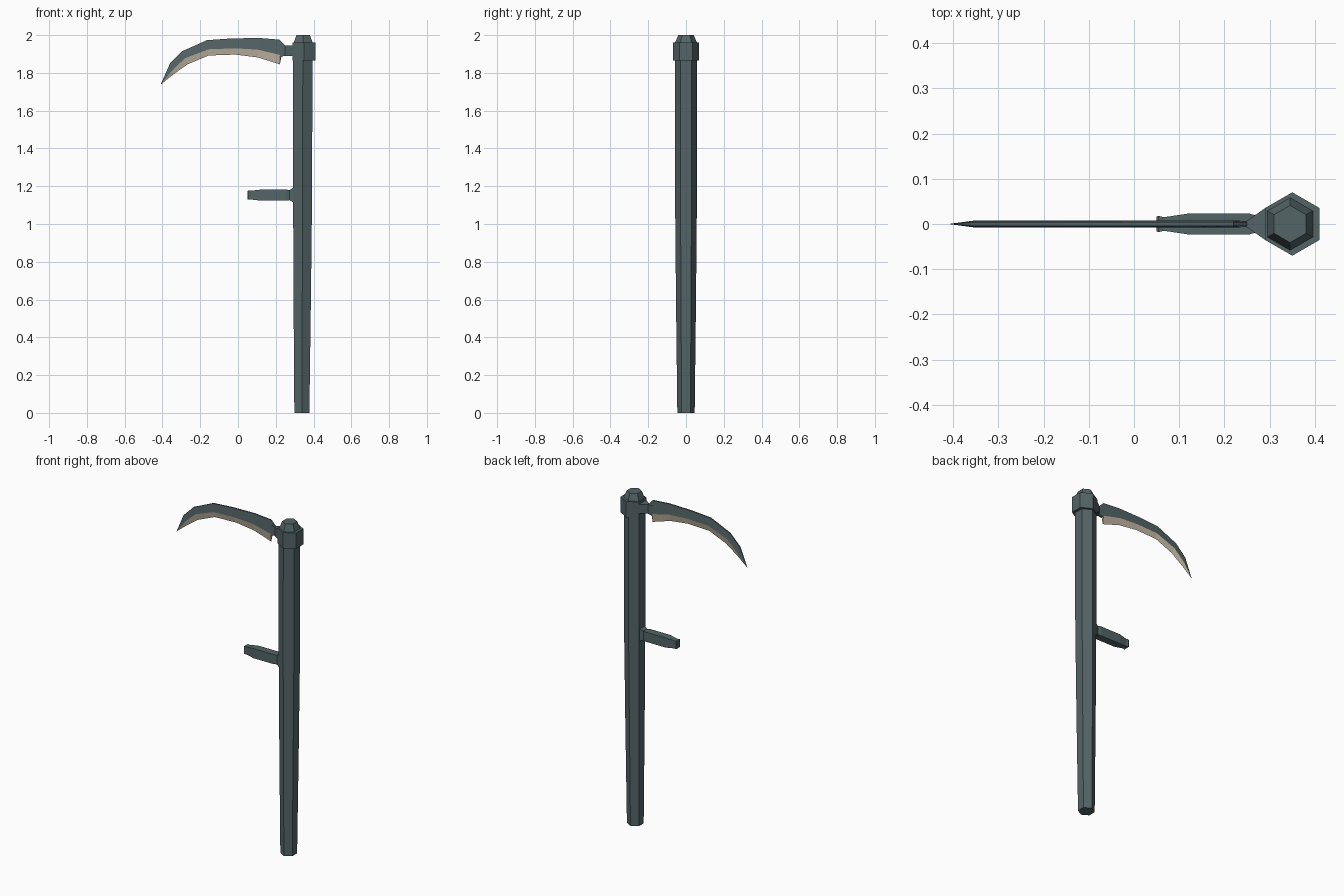
import bpy, bmesh, math

if "Cube" in bpy.data.objects:
    bpy.data.objects.remove(bpy.data.objects["Cube"])


def material(name, color):
    m = bpy.data.materials.new(name)
    m.use_nodes = True
    m.diffuse_color = (*color, 1)
    m.node_tree.nodes["Principled BSDF"].inputs["Base Color"].default_value = (*color, 1)
    return m


slate = material("dark slate", (0.088, 0.128, 0.135))
bone = material("pale edge", (0.56, 0.49, 0.38))


def loft(name, rings, mats=(slate,), face_mat=lambda i: 0):
    """Skin a list of equal-length rings and cap both ends."""
    bm = bmesh.new()
    loops = [[bm.verts.new(p) for p in ring] for ring in rings]
    n = len(loops[0])
    for a, b in zip(loops, loops[1:]):
        for i in range(n):
            j = (i + 1) % n
            bm.faces.new((a[i], a[j], b[j], b[i])).material_index = face_mat(i)
    bm.faces.new(loops[0])
    bm.faces.new(loops[-1])
    bmesh.ops.remove_doubles(bm, verts=bm.verts, dist=0.0002)
    bmesh.ops.recalc_face_normals(bm, faces=bm.faces)
    mesh = bpy.data.meshes.new(name)
    bm.to_mesh(mesh)
    bm.free()
    for m in mats:
        mesh.materials.append(m)
    ob = bpy.data.objects.new(name, mesh)
    bpy.context.collection.objects.link(ob)
    return ob


def hexagon(cx, z, r):
    angles = [math.radians(30 + 60 * i) for i in range(6)]
    return [(cx + r * math.cos(a), r * math.sin(a), z) for a in angles]


def box_ring(x, half_y, z0, z1):
    return [(x, -half_y, z0), (x, half_y, z0), (x, half_y, z1), (x, -half_y, z1)]


# Tapered six-sided pole
loft("shaft", [hexagon(0.338, 0, 0.046), hexagon(0.34, 0.6, 0.053),
               hexagon(0.342, 1.15, 0.058), hexagon(0.343, 1.88, 0.059)])

# Collar with its bevelled cap
loft("collar", [hexagon(0.35, 1.865, 0.07), hexagon(0.35, 1.96, 0.07),
                hexagon(0.345, 1.96, 0.058), hexagon(0.345, 2.0, 0.041)])

# Tapered neck joining the collar to the blade
loft("blade_neck", [box_ring(0.30, 0.036, 1.87, 1.95), box_ring(0.288, 0.034, 1.89, 1.945),
                    box_ring(0.25, 0.007, 1.89, 1.945), box_ring(0.22, 0.007, 1.885, 1.945)])

# Curved blade: spine, grind line and cutting edge at each station
stations = [
    ((0.25, 1.945), (0.232, 1.89), (0.23, 1.887)),
    ((0.22, 1.976), (0.222, 1.895), (0.222, 1.845)),
    ((0.11, 1.985), (0.105, 1.923), (0.105, 1.882)),
    ((-0.04, 1.982), (-0.015, 1.93), (-0.015, 1.897)),
    ((-0.165, 1.973), (-0.155, 1.925), (-0.155, 1.892)),
    ((-0.295, 1.915), (-0.28, 1.878), (-0.268, 1.845)),
    ((-0.36, 1.85), (-0.35, 1.812), (-0.345, 1.79)),
    ((-0.41, 1.737), (-0.41, 1.737), (-0.41, 1.737)),
]
rings = []
for i, (spine, grind, edge) in enumerate(stations):
    w = 0 if i == len(stations) - 1 else 1
    rings.append([(spine[0], -0.004 * w, spine[1]), (grind[0], -0.008 * w, grind[1]),
                  (edge[0], 0, edge[1]),
                  (grind[0], 0.008 * w, grind[1]), (spine[0], 0.004 * w, spine[1])])
loft("blade", rings, (slate, bone), lambda i: 1 if i in (1, 2) else 0)

# Side grip with a knob end and a flared root
profile = [(0.05, 0.016, 0.021), (0.054, 0.018, 0.024), (0.066, 0.015, 0.023),
           (0.12, 0.023, 0.029), (0.255, 0.023, 0.029), (0.272, 0.018, 0.027),
           (0.296, 0.029, 0.04)]
loft("side_grip", [box_ring(x, hy, 1.153 - hz, 1.153 + hz) for x, hy, hz in profile])
